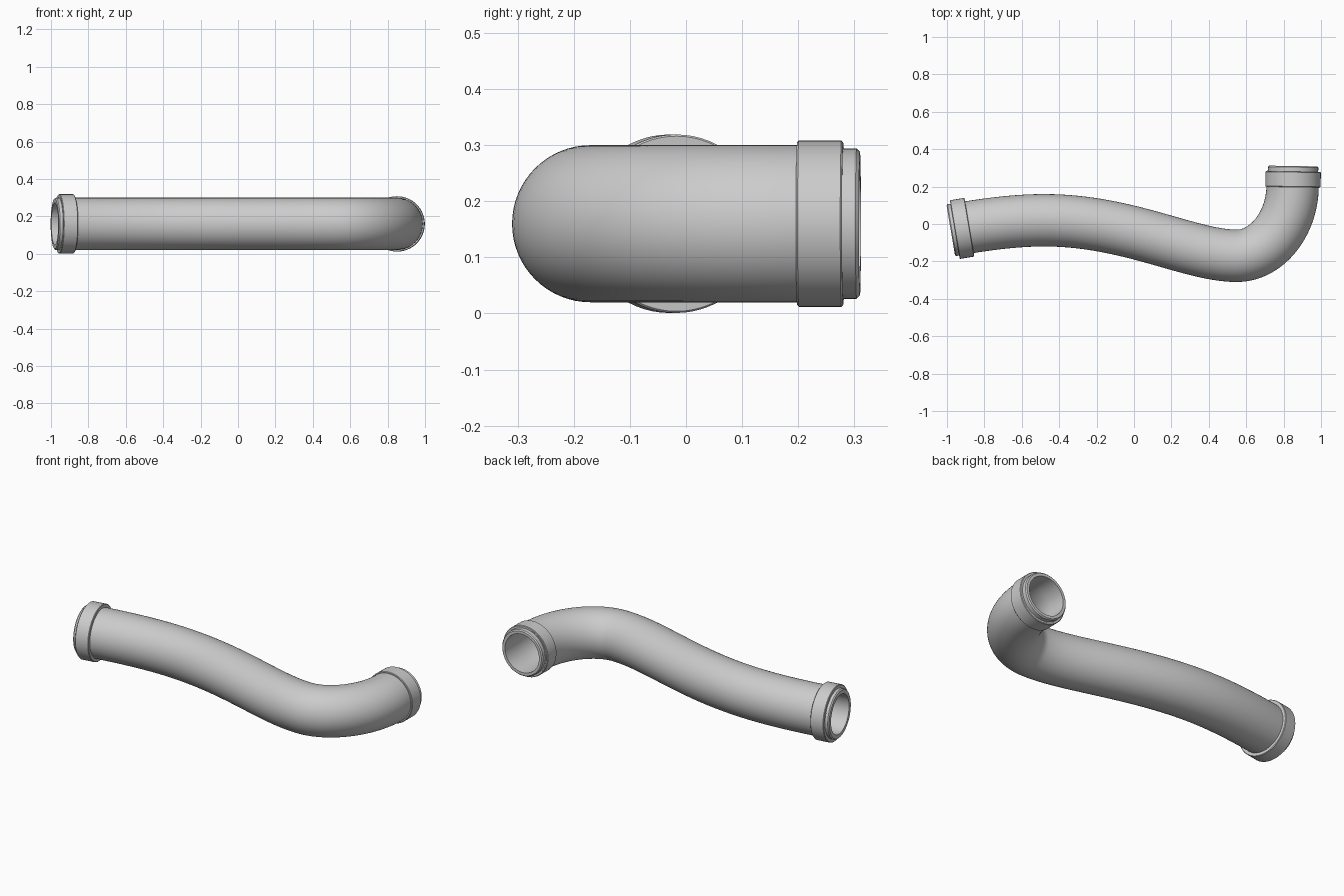
import bpy, bmesh, math
from mathutils import Vector
from mathutils.geometry import interpolate_bezier

if "Cube" in bpy.data.objects:
    bpy.data.objects.remove(bpy.data.objects["Cube"])

SIDES = 64
Z = 0.16


def skin(name, rings):
    """Skin a closed loop of circular rings (centre, axis, radius)."""
    bm = bmesh.new()
    loops = []
    for c, t, r in rings:
        side = Vector((-t.y, t.x, 0)).normalized()
        loops.append([bm.verts.new(c + r * (math.cos(a) * side + math.sin(a) * Vector((0, 0, 1))))
                      for a in (2 * math.pi * i / SIDES for i in range(SIDES))])
    for k, a in enumerate(loops):
        b = loops[(k + 1) % len(loops)]
        for i in range(SIDES):
            j = (i + 1) % SIDES
            bm.faces.new((a[i], a[j], b[j], b[i]))
    bmesh.ops.recalc_face_normals(bm, faces=bm.faces)
    me = bpy.data.meshes.new(name)
    bm.to_mesh(me)
    bm.free()
    ob = bpy.data.objects.new(name, me)
    bpy.context.collection.objects.link(ob)
    bpy.ops.object.select_all(action='DESELECT')
    ob.select_set(True)
    bpy.context.view_layer.objects.active = ob
    bpy.ops.object.shade_smooth_by_angle(angle=math.radians(30))
    return ob


# Pipe centre line: three bezier segments in plan
segments = [
    [(-0.96, -0.03), (-0.80, -0.003), (-0.64, 0.02), (-0.48, 0.02)],
    [(-0.48, 0.02), (-0.03, 0.02), (0.30, -0.17), (0.55, -0.17)],
    [(0.55, -0.17), (0.71, -0.17), (0.845, 0.0), (0.848, 0.20)],
    [(0.848, 0.20), (0.849, 0.225), (0.85, 0.25), (0.851, 0.28)],
]
path = []
for seg, n in zip(segments, (16, 32, 32, 3)):
    pts = interpolate_bezier(*[Vector((x, y, Z)) for x, y in seg], n)
    path += pts if not path else pts[1:]
tangents = [(path[min(i + 1, len(path) - 1)] - path[max(i - 1, 0)]).normalized()
            for i in range(len(path))]

# Hollow pipe
outer = [(c, t, 0.14) for c, t in zip(path, tangents)]
inner = [(c, t, 0.113) for c, t in zip(path, tangents)]
skin("pipe", outer + inner[::-1])


# End collars with a stepped lip
def collar(name, face, axis, r, lip_r, length, lip):
    c, t = Vector((*face, Z)), Vector((*axis, 0)).normalized()
    e = 0.003
    profile = [(-length, 0.112), (-length, r - e), (-length + e, r), (-e, r), (0, r - e),
               (0, lip_r), (lip - 0.006, lip_r), (lip, lip_r - 0.006), (lip, 0.112)]
    skin(name, [(c + d * t, t, rad) for d, rad in profile])


collar("left_collar", (-0.958, -0.03), (-0.986, -0.165), 0.159, 0.14, 0.079, 0.022)
collar("right_collar", (0.851, 0.28), (0.015, 1), 0.148, 0.134, 0.082, 0.03)
